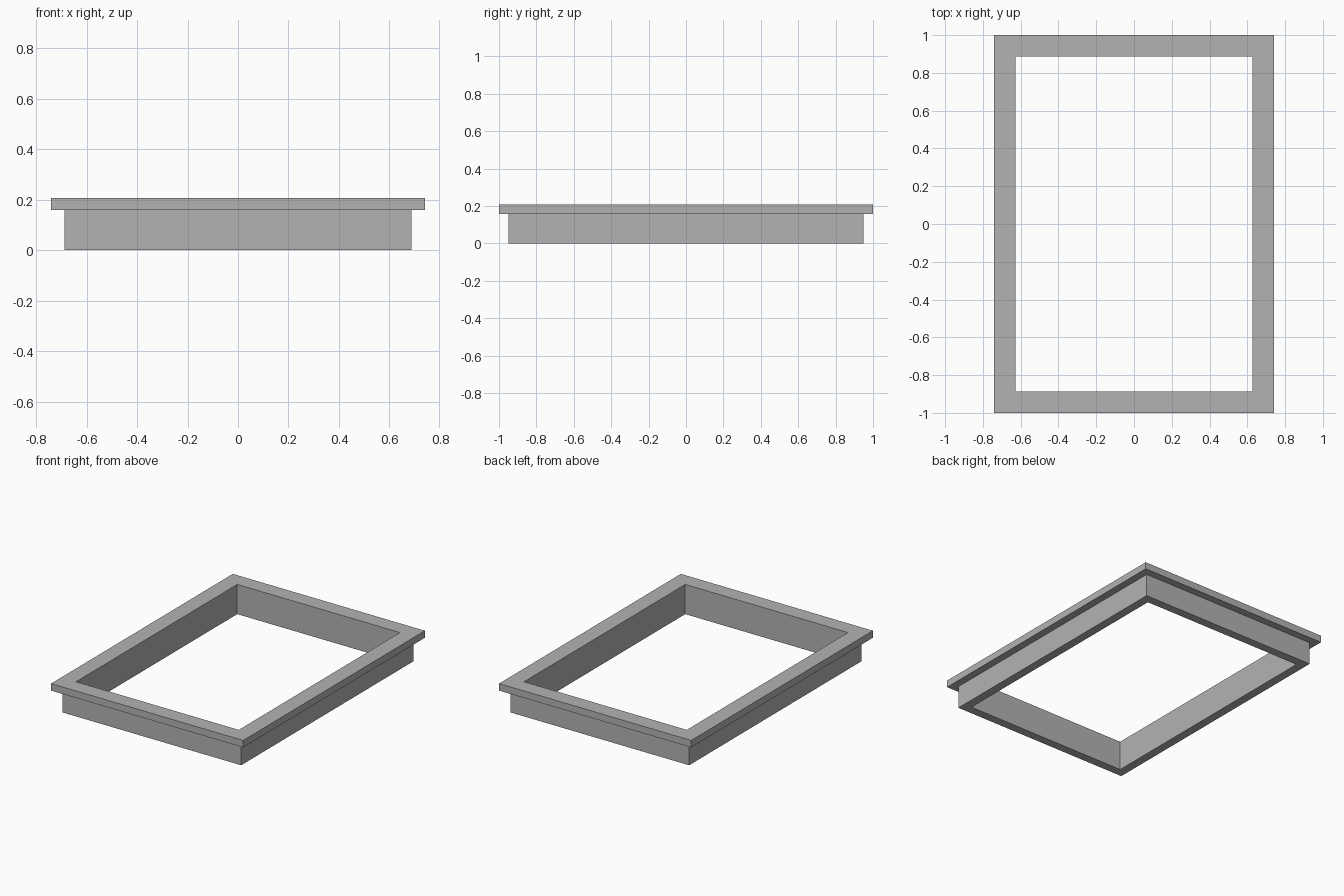
import bpy
import bmesh

cube = bpy.data.objects.get("Cube")
if cube:
    bpy.data.objects.remove(cube, do_unlink=True)

# Plain grey finish
GREY = (0.45, 0.45, 0.45, 1.0)
grey = bpy.data.materials.new("plain grey")
grey.use_nodes = True
grey.diffuse_color = GREY
grey.node_tree.nodes["Principled BSDF"].inputs["Base Color"].default_value = GREY

HALF_X, HALF_Y = 0.74, 1.0
TOP, LIP_BASE = 0.207, 0.158
WALL_INSET, OPENING_INSET = 0.052, 0.113

# Cross-section of the rim as (inset from outer edge, height)
profile = [
    (0, LIP_BASE), (0, TOP),
    (OPENING_INSET, TOP), (OPENING_INSET, 0),
    (WALL_INSET, 0), (WALL_INSET, LIP_BASE),
]
corners = [(-1, -1), (1, -1), (1, 1), (-1, 1)]

# Sweep the cross-section around the mitred rectangle
bm = bmesh.new()
rings = [[bm.verts.new((sx * (HALF_X - inset), sy * (HALF_Y - inset), z))
          for sx, sy in corners] for inset, z in profile]
for i, ring in enumerate(rings):
    following = rings[(i + 1) % len(rings)]
    for j in range(4):
        k = (j + 1) % 4
        bm.faces.new((ring[j], ring[k], following[k], following[j]))
bmesh.ops.recalc_face_normals(bm, faces=bm.faces)

mesh = bpy.data.meshes.new("flanged_frame")
bm.to_mesh(mesh)
bm.free()
mesh.materials.append(grey)
frame = bpy.data.objects.new("flanged_frame", mesh)
bpy.context.collection.objects.link(frame)
